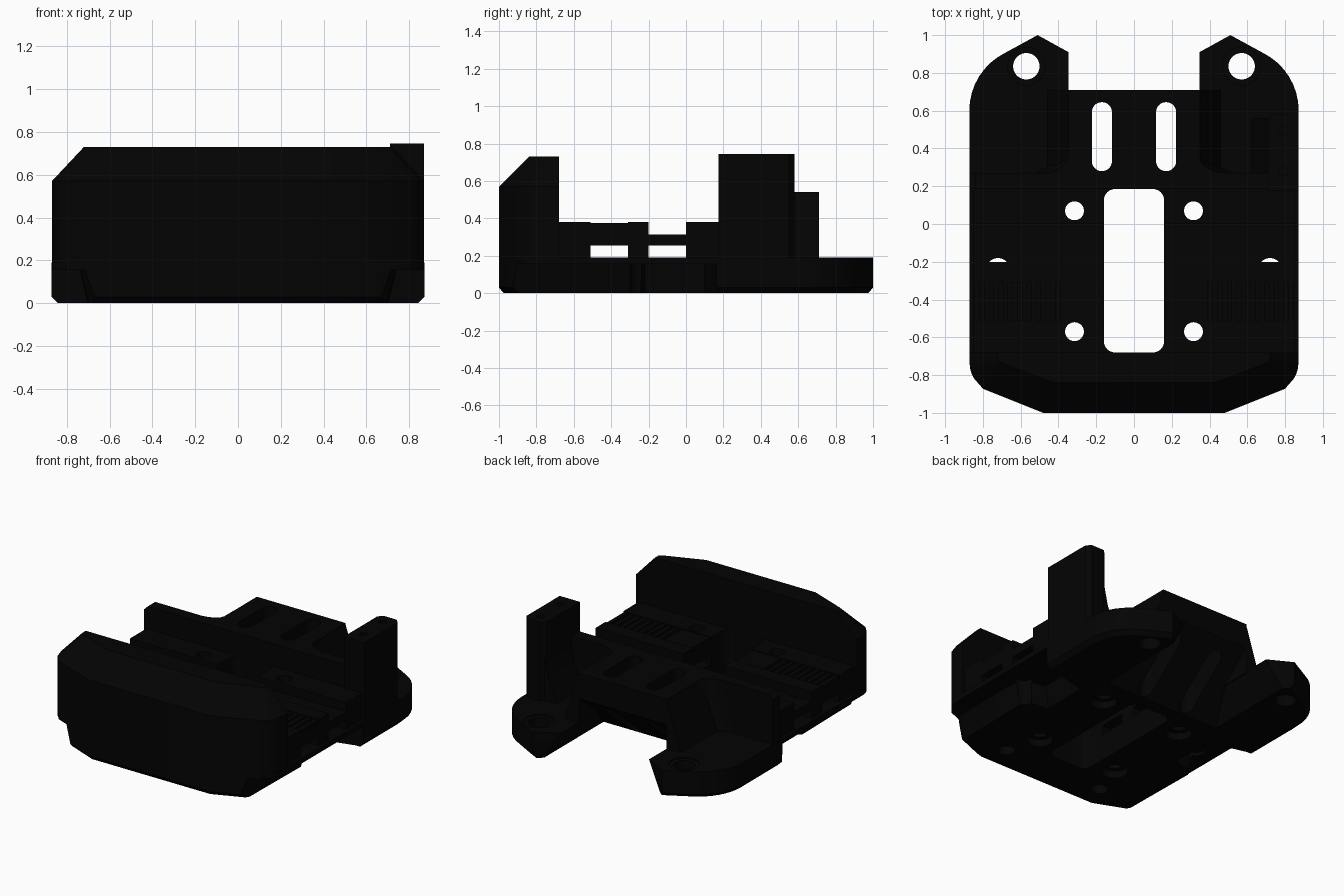
import bpy, bmesh, math

if "Cube" in bpy.data.objects:
    bpy.data.objects.remove(bpy.data.objects["Cube"])

black = bpy.data.materials.new("matte black")
black.diffuse_color = (0.001, 0.001, 0.001, 1)
black.use_nodes = True
black.node_tree.nodes["Principled BSDF"].inputs["Base Color"].default_value = black.diffuse_color


def loft(name, rings):
    """Solid through matching rings of 3D points, capped at both ends."""
    bm = bmesh.new()
    vs = [[bm.verts.new(p) for p in r] for r in rings]
    n = len(rings[0])
    for a, b in zip(vs, vs[1:]):
        for i in range(n):
            j = (i + 1) % n
            bm.faces.new((a[i], a[j], b[j], b[i]))
    bm.faces.new(vs[0][::-1])
    bm.faces.new(vs[-1])
    bmesh.ops.recalc_face_normals(bm, faces=bm.faces)
    me = bpy.data.meshes.new(name)
    bm.to_mesh(me)
    bm.free()
    me.materials.append(black)
    ob = bpy.data.objects.new(name, me)
    bpy.context.collection.objects.link(ob)
    return ob


def prism(name, plan, z0, z1):
    return loft(name, [[(x, y, z) for x, y in plan] for z in (z0, z1)])


def along_x(name, profile, x0, x1):
    return loft(name, [[(x, y, z) for y, z in profile] for x in (x0, x1)])


def along_y(name, profile, y0, y1):
    return loft(name, [[(x, y, z) for x, z in profile] for y in (y0, y1)])


def box(name, x0, x1, y0, y1, z0, z1):
    return prism(name, [(x0, y0), (x1, y0), (x1, y1), (x0, y1)], z0, z1)


def arc(cx, cy, r, a0, a1, n=8):
    return [(cx + r * math.cos(math.radians(a0 + (a1 - a0) * i / n)),
             cy + r * math.sin(math.radians(a0 + (a1 - a0) * i / n))) for i in range(n + 1)]


def rounded(x0, x1, y0, y1, r):
    return (arc(x1 - r, y0 + r, r, -90, 0) + arc(x1 - r, y1 - r, r, 0, 90)
            + arc(x0 + r, y1 - r, r, 90, 180) + arc(x0 + r, y0 + r, r, 180, 270))


def circle(x, y, r):
    return arc(x, y, r, 0, 352.5, 47)


def mirrored(half):
    return half + [(-x, y) for x, y in reversed(half)]


def cut(ob, cutters):
    for c in cutters:
        c.hide_render = True
        m = ob.modifiers.new("cut", 'BOOLEAN')
        m.operation, m.solver, m.object = 'DIFFERENCE', 'EXACT', c
        bpy.context.view_layer.objects.active = ob
        bpy.ops.object.modifier_apply(modifier=m.name)
        me = c.data
        bpy.data.objects.remove(c)
        bpy.data.meshes.remove(me)


def hole(x, y, r, z0=-0.1, z1=1):
    return prism("cutter", circle(x, y, r), z0, z1)


def window():
    return prism("cutter", rounded(-0.16, 0.16, -0.68, 0.185, 0.06), -0.1, 1)


def screws():
    return [hole(s * 0.315, y, 0.05) for s in (-1, 1) for y in (0.07, -0.57)]


def blind_holes():
    return [hole(s * 0.39, -0.81, 0.055, -0.1, 0.35) for s in (-1, 1)]


# base plate with two rear ears, chamfered below and leaning outward inside the notch
outer = ([(0.48, -1), (0.80, -0.872)] + arc(0.73, -0.74, 0.14, -55, 0)
         + arc(0.53, 0.6, 0.342, 0, 64) + [(0.51, 1)])


def base_ring(z, shrink, notch):
    half = [(x * (1 - 0.035 * shrink), y * (1 - 0.025 * shrink)) for x, y in outer]
    half += [(notch, 0.91 + 0.3 * (notch - 0.347)), (notch, 0.275)]
    return [(x, y, z) for x, y in mirrored(half)]


base = loft("base_plate", [base_ring(0, 1, 0.455), base_ring(0.03, 0, 0.438),
                           base_ring(0.19, 0, 0.347)])
cutters = [window()] + screws() + blind_holes()
for s in (-1, 1):
    cutters += [hole(s * 0.57, 0.835, 0.07), hole(s * 0.57, 0.835, 0.1, 0.18, 0.3),
                hole(s * 0.72, -0.24, 0.06)]
    for y in (0.07, -0.57):
        cutters.append(hole(s * 0.315, y, 0.085, -0.1, 0.05))
    # stepped recess under each side, leaning outward toward the top
    low_cut = [(0.56, -1.1), (0.69, -0.86), (0.70, -0.25), (0.53, -0.22), (0.53, 0.1),
               (0.80, 0.17), (1, 0.17), (1, -1.1)]
    top_cut = [(0.60, -1.1), (0.74, -0.86), (0.74, -0.25), (0.56, -0.22), (0.56, 0.1),
               (0.86, 0.16), (1, 0.16), (1, -1.1)]
    cutters.append(loft("cutter", [[(s * x, y, -0.02) for x, y in low_cut],
                                   [(s * x, y, 0.155) for x, y in top_cut]]))
cut(base, cutters)

# front wall with sloping top edges
front = mirrored([(0.48, -1), (0.80, -0.872), (0.845, -0.82), (0.87, -0.74), (0.87, -0.68)])
crest = mirrored([(0.43, -0.84), (0.69, -0.74), (0.71, -0.73), (0.72, -0.72), (0.72, -0.68)])
wall = loft("front_wall", [[(x, y, 0.18) for x, y in front], [(x, y, 0.57) for x, y in front],
                           [(x, y, 0.73) for x, y in crest]])
cut(wall, blind_holes())

# cross rails, belt bridges and their openings
W = 0.85
for name, y0, y1, z0, z1 in (("front_rail", -0.685, -0.51, 0.18, 0.38),
                             ("middle_rail", -0.31, -0.2, 0.18, 0.38),
                             ("rear_rail", 0, 0.19, 0.18, 0.38),
                             ("front_belt_bridge", -0.512, -0.308, 0.255, 0.35),
                             ("rear_belt_bridge", -0.202, 0.002, 0.255, 0.315)):
    rail = box(name, -W, W, y0, y1, z0, z1)
    cs = [window()]
    if name in ("front_rail", "rear_rail"):
        cs += screws()
    if name == "rear_belt_bridge":
        cs += [hole(s * 0.72, -0.24, 0.06) for s in (-1, 1)]
    cut(rail, cs)

# belt teeth
for s in (-1, 1):
    for i in range(9):
        x = s * (0.43 + i * 0.05)
        box("belt_tooth", x - 0.014, x + 0.014, -0.512, -0.308, 0.34, 0.375)
    box("belt_stop", min(s * 0.17, s * 0.39), max(s * 0.17, s * 0.39), -0.512, -0.308, 0.34, 0.375)

# rear crossbar with softened outer ends
along_y("crossbar", [(-0.87, 0.18), (0.87, 0.18), (0.87, 0.51), (0.84, 0.54),
                     (-0.84, 0.54), (-0.87, 0.51)], 0.185, 0.27)

# raised rear deck with a ramped underside and two slots
deck = along_x("rear_deck", [(0.19, 0), (0.19, 0.54), (0.71, 0.54), (0.71, 0.36), (0.275, 0)],
               -0.349, 0.349)
cut(deck, [prism("cutter", rounded(x - 0.053, x + 0.053, 0.28, 0.645, 0.052), -0.1, 1)
           for x in (-0.17, 0.17)])

# sloping deck flanks and the curved corners joining them to the crossbar
for s in (-1, 1):
    along_y("deck_flank", [(s * 0.345, 0.54), (s * 0.46, 0.18), (s * 0.345, 0.18)], 0.2, 0.71)
    # ramp continued into the leaning sides of the notch
    loft("ramp_side", [[(s * 0.34, 0.26, 0), (s * 0.34, 0.275, 0), (s * 0.34, 0.505, 0.19),
                        (s * 0.34, 0.26, 0.19)],
                       [(s * 0.46, 0.26, 0), (s * 0.46, 0.275, 0), (s * 0.36, 0.505, 0.19),
                        (s * 0.36, 0.26, 0.19)]])
    bend = arc(0.56, 0.44, 0.17, 270, 180)
    corner = [(0.345, 0.26)] + bend + [(0.345, 0.5)]
    top = [(0.345, 0.26)] + [(x - 0.08, y) if x > 0.43 else (0.35, y) for x, y in bend] + [(0.345, 0.5)]
    loft("deck_corner", [[(s * x, y, 0.18) for x, y in corner], [(s * x, y, 0.54) for x, y in top]])

# upright post on one side, with a flared foot
post_plan = [(0.71, 0.175), (0.87, 0.175), (0.87, 0.55), (0.84, 0.58), (0.74, 0.58), (0.71, 0.55)]
post = prism("side_post", post_plan, 0.18, 0.745)
cut(post, [hole(0.79, y, 0.025, 0.72, 1) for y in (0.28, 0.5)])
along_y("post_foot", [(0.62, 0.18), (0.72, 0.18), (0.72, 0.5), (0.69, 0.36)], 0.2, 0.56)

for ob in bpy.data.objects:
    bpy.ops.object.select_all(action='DESELECT')
    ob.select_set(True)
    bpy.context.view_layer.objects.active = ob
    bpy.ops.object.shade_smooth_by_angle(angle=math.radians(30))
